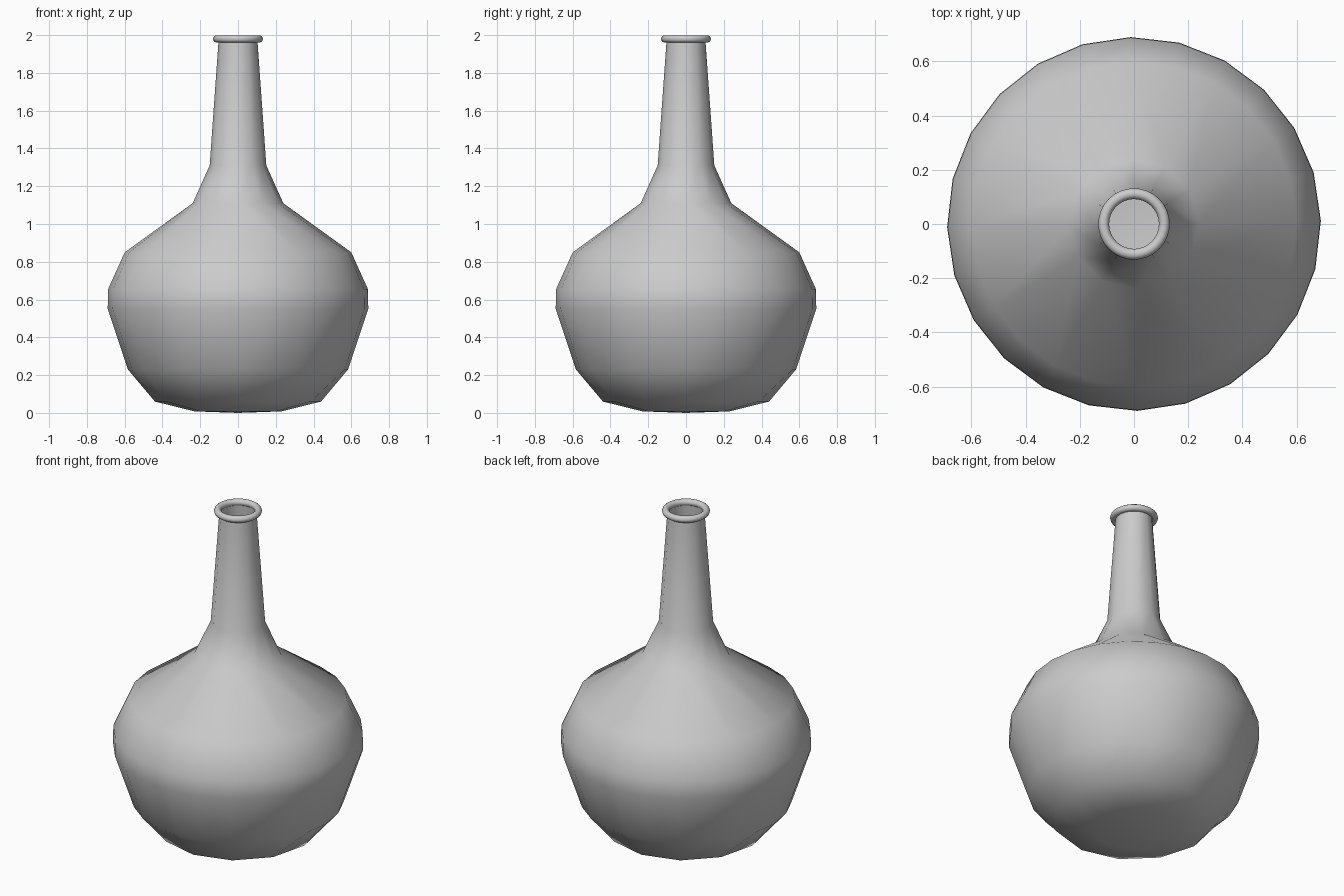
import bpy, bmesh
from math import sin, cos, pi, radians

cube = bpy.data.objects.get("Cube")
if cube:
    bpy.data.objects.remove(cube, do_unlink=True)

grey = bpy.data.materials.new("plain grey")
grey.use_nodes = True
color = (0.6, 0.6, 0.6, 1)
grey.diffuse_color = color
grey.node_tree.nodes["Principled BSDF"].inputs["Base Color"].default_value = color


def finish(name, bm):
    """Turn a bmesh into a smooth grey object."""
    bmesh.ops.recalc_face_normals(bm, faces=bm.faces)
    for f in bm.faces:
        f.smooth = True
    mesh = bpy.data.meshes.new(name)
    bm.to_mesh(mesh)
    bm.free()
    mesh.materials.append(grey)
    obj = bpy.data.objects.new(name, mesh)
    bpy.context.collection.objects.link(obj)
    return obj


def ring(bm, radius, z, sides):
    turn = radians(1)
    return [bm.verts.new((radius * cos(2 * pi * i / sides + turn),
                          radius * sin(2 * pi * i / sides + turn), z))
            for i in range(sides)]


def join(bm, a, b):
    """Skin two rings whose side counts are equal or differ by a whole factor."""
    if len(a) < len(b):
        a, b = b, a
    step, n = len(a) // len(b), len(b)
    for j in range(n):
        k = (j + 1) % n
        start = j * step
        for s in range(step - 1):
            bm.faces.new((a[start + s], a[start + s + 1], b[j]))
        last = start + step - 1
        near, far = a[last], a[(last + 1) % len(a)]
        if step > 1:
            bm.faces.new((near, far, b[j]))
            bm.faces.new((far, b[k], b[j]))
        else:
            bm.faces.new((near, far, b[k], b[j]))


# Bottle: open, thin-walled, radius / height / sides from base to mouth
profile = [(0.23, 0.008, 12), (0.44, 0.06, 12), (0.583, 0.23, 24),
           (0.69, 0.55, 24), (0.688, 0.655, 24), (0.60, 0.85, 24),
           (0.24, 1.11, 12), (0.15, 1.31, 12), (0.103, 1.97, 12)]
bm = bmesh.new()
rings = [ring(bm, *p) for p in profile]
for low, high in zip(rings, rings[1:]):
    join(bm, low, high)
centre = bm.verts.new((0, 0, 0))
base = rings[0]
for i, v in enumerate(base):
    bm.faces.new((centre, base[(i + 1) % len(base)], v))
finish("bottle_body", bm)

# Rounded lip around the mouth
bm = bmesh.new()
count = 10
loops = [ring(bm, 0.112 + 0.02 * cos(2 * pi * i / count),
              1.98 + 0.02 * sin(2 * pi * i / count), 32) for i in range(count)]
for i in range(count):
    join(bm, loops[i], loops[(i + 1) % count])
finish("mouth_lip", bm)
